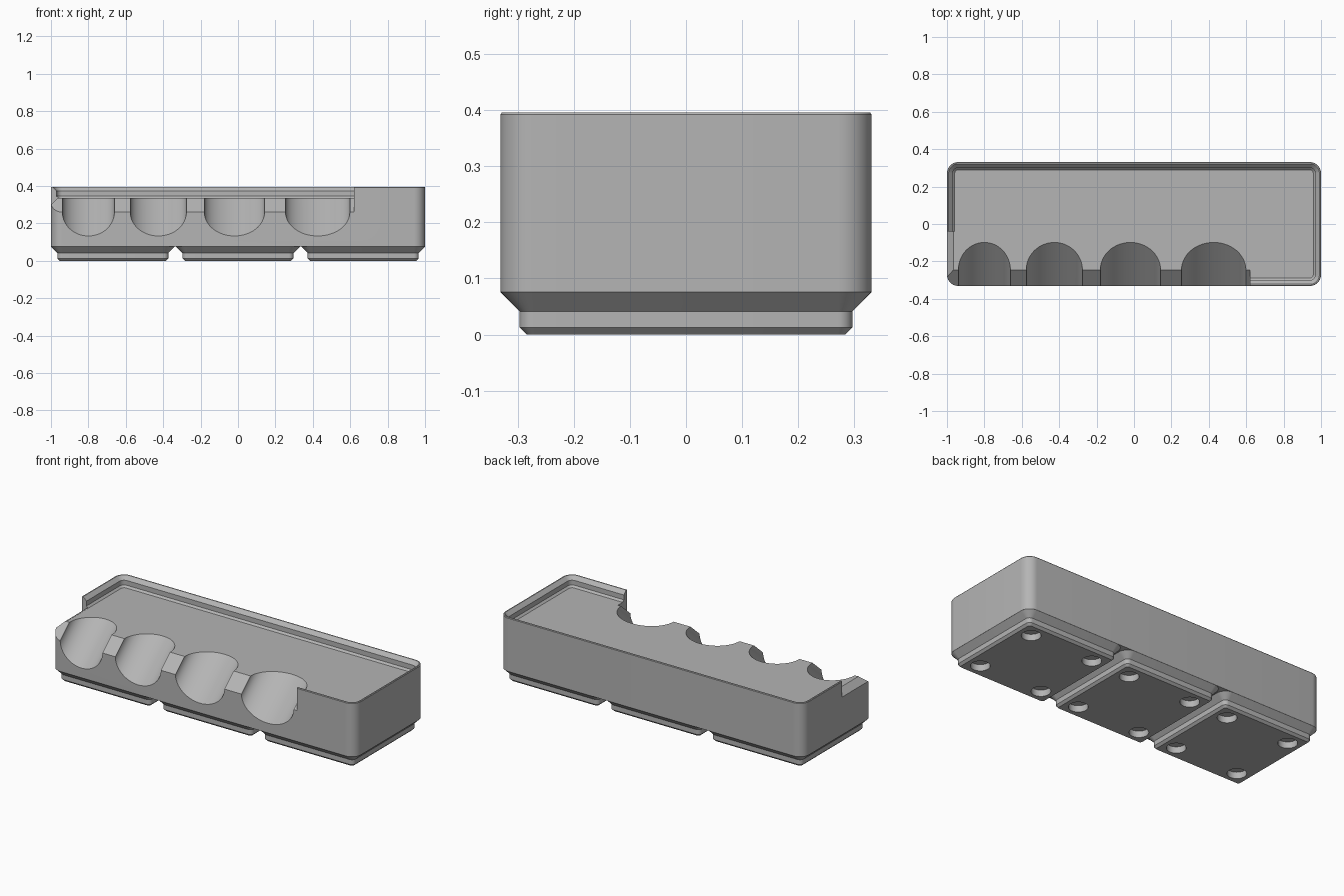
import bpy, bmesh
from math import pi, cos, sin, radians
from mathutils import Matrix, Vector

if "Cube" in bpy.data.objects:
    bpy.data.objects.remove(bpy.data.objects["Cube"], do_unlink=True)

GREY = (0.46, 0.46, 0.46, 1)
mat = bpy.data.materials.new("plain grey")
mat.use_nodes = True
mat.diffuse_color = GREY
mat.node_tree.nodes["Principled BSDF"].inputs["Base Color"].default_value = GREY

HX, HY, R = 1.0, 0.331, 0.06      # outer half sizes and corner radius
BASE, FLOOR, TOP = 0.0757, 0.335, 0.396
PITCH = 0.669


def finish(bm, name):
    bmesh.ops.recalc_face_normals(bm, faces=bm.faces)
    mesh = bpy.data.meshes.new(name)
    bm.to_mesh(mesh)
    bm.free()
    mesh.materials.append(mat)
    ob = bpy.data.objects.new(name, mesh)
    bpy.context.collection.objects.link(ob)
    return ob


def loft(name, rings, cx=0.0, steps=10):
    """Stack rounded rectangles (half x, half y, radius, z) into a closed solid."""
    bm = bmesh.new()
    loops = []
    for hx, hy, r, z in rings:
        loop = []
        for q, (sx, sy) in enumerate([(1, 1), (-1, 1), (-1, -1), (1, -1)]):
            for i in range(steps + 1):
                a = (q + i / steps) * pi / 2
                loop.append(bm.verts.new((cx + sx * (hx - r) + r * cos(a),
                                          sy * (hy - r) + r * sin(a), z)))
        loops.append(loop)
    n = len(loops[0])
    for lo, hi in zip(loops, loops[1:]):
        for i in range(n):
            j = (i + 1) % n
            bm.faces.new((lo[i], lo[j], hi[j], hi[i]))
    bm.faces.new(loops[0])
    bm.faces.new(loops[-1])
    return finish(bm, name)


def prism(name, points, offset):
    """Extrude a polygon of 3D points along an offset."""
    bm = bmesh.new()
    face = bm.faces.new([bm.verts.new(p) for p in points])
    new = bmesh.ops.extrude_face_region(bm, geom=[face])["geom"]
    bmesh.ops.translate(bm, vec=offset,
                        verts=[v for v in new if isinstance(v, bmesh.types.BMVert)])
    return finish(bm, name)


def cylinder(name, matrix, segments=48):
    bm = bmesh.new()
    bmesh.ops.create_cone(bm, cap_ends=True, segments=segments, radius1=1,
                          radius2=1, depth=1, matrix=matrix)
    return finish(bm, name)


def cut(ob, cutters):
    """Subtract the cutters, bake the result and remove the cutters."""
    for c in cutters:
        c.hide_render = True
        m = ob.modifiers.new("cut", "BOOLEAN")
        m.operation, m.solver, m.object = "DIFFERENCE", "EXACT", c
    deps = bpy.context.evaluated_depsgraph_get()
    mesh = bpy.data.meshes.new_from_object(ob.evaluated_get(deps))
    ob.modifiers.clear()
    ob.data = mesh
    for c in cutters:
        bpy.data.objects.remove(c, do_unlink=True)


def inset(d, z):
    return (HX - d, HY - d, R - d, z)


# Tray body with a stepped stacking lip around a shallow floor
body = loft("tray_body", [
    inset(0, BASE), inset(0, TOP - 0.004), inset(0.003, TOP), inset(0.009, TOP),
    inset(0.0303, 0.3745), inset(0.0303, FLOOR + 0.011), inset(0.0414, FLOOR)])

# Sloped opening along the front edge, up to the right-hand piece of lip
cy, cz = -0.245, FLOOR
slope = 0.075 / 0.086
front_opening = prism("front_opening", [
    (-1.2, cy, cz), (-1.2, cy, 0.6), (-1.2, -0.6, 0.6),
    (-1.2, -0.6, cz - slope * (0.6 + cy))], Vector((1.82, 0, 0)))

# Short bevelled opening on the side by the front corner
side_opening = prism("side_opening", [
    (-0.93, -0.5, FLOOR + 0.0006), (-0.93, -0.5, 0.6), (-1.2, -0.5, 0.6),
    (-1.2, -0.5, 0.10), (-0.9646, -0.5, FLOOR + 0.0006)], Vector((0, 0.46, 0)))

# Four tilted scoops, growing in width, with their axes along the front slope
tilt = Matrix.Rotation(radians(-49), 4, "X")
scoops = []
for x, half_width in [(-0.8, 0.139), (-0.426, 0.15), (-0.019, 0.161), (0.426, 0.172)]:
    place = Matrix.Translation((x, -0.288, 0.2975))
    scoops.append(cylinder("scoop", place @ tilt @ Matrix.Diagonal((half_width, 0.096, 1, 1)), 64))
cut(body, [front_opening, side_opening] + scoops)
parts = [body]

# Three stepped feet, each with four round magnet pockets underneath
for label, cx in [("right", -PITCH), ("middle", 0), ("left", PITCH)]:
    foot = loft(label + "_foot", [
        (0.2837, 0.2837, 0.013, 0), (0.2965, 0.2965, 0.0255, 0.0127),
        (0.2965, 0.2965, 0.0255, 0.0414), (0.3307, 0.3307, R, BASE)], cx)
    pockets = [cylinder("pocket", Matrix.Translation((cx + sx * 0.207, sy * 0.207, 0))
                        @ Matrix.Diagonal((0.052, 0.052, 0.076, 1)))
               for sx in (-1, 1) for sy in (-1, 1)]
    cut(foot, pockets)
    parts.append(foot)

# Smooth the rounded faces and keep the edges sharp
bpy.ops.object.select_all(action="DESELECT")
for ob in parts:
    ob.select_set(True)
bpy.context.view_layer.objects.active = body
bpy.ops.object.shade_smooth_by_angle(angle=radians(25))
